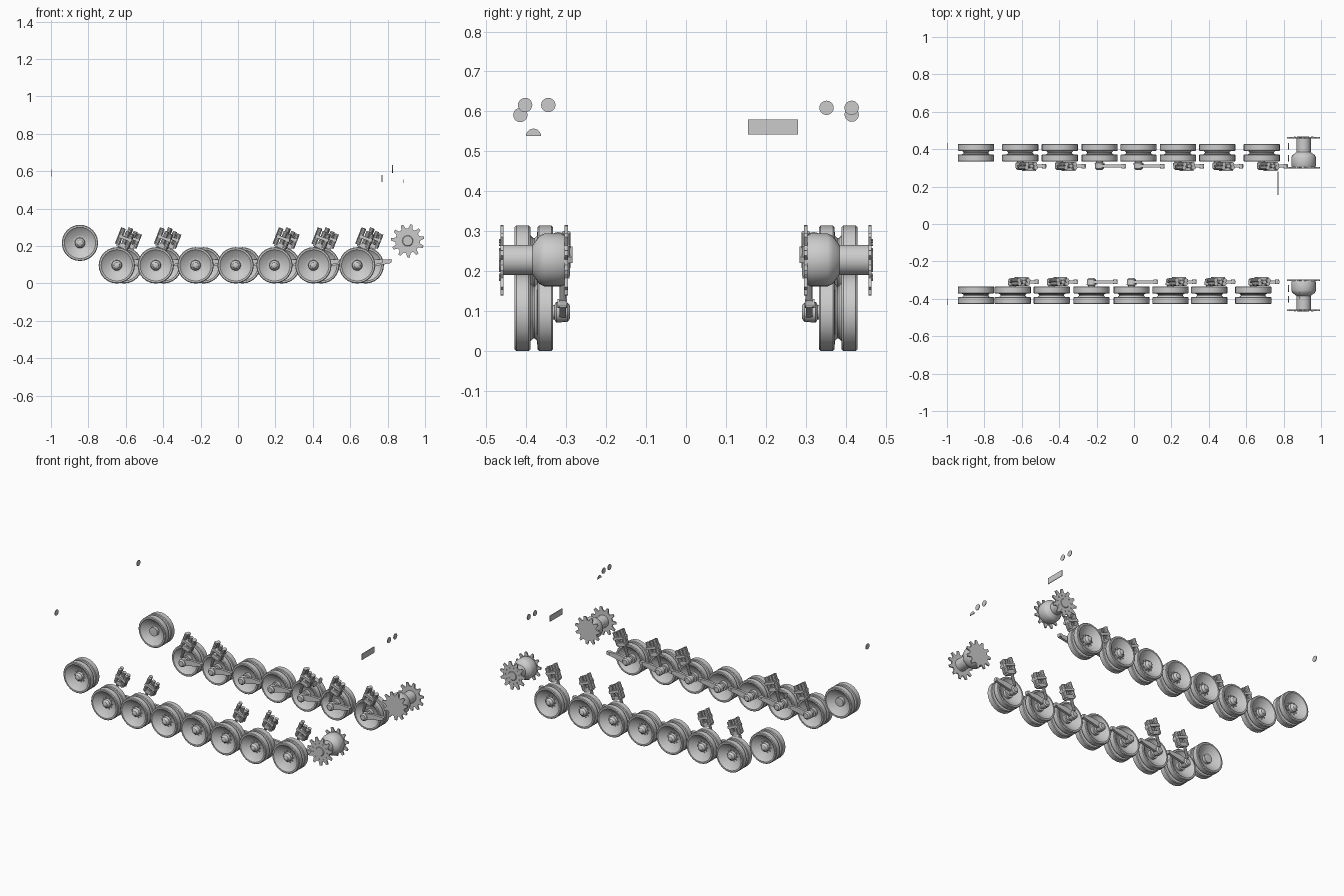
import bpy, bmesh, math
from mathutils import Vector, Matrix

if "Cube" in bpy.data.objects:
    bpy.data.objects.remove(bpy.data.objects["Cube"])


def finish(bm, name, angle=32):
    bmesh.ops.recalc_face_normals(bm, faces=bm.faces)
    me = bpy.data.meshes.new(name)
    bm.to_mesh(me)
    bm.free()
    ob = bpy.data.objects.new(name, me)
    bpy.context.collection.objects.link(ob)
    if angle:
        bpy.ops.object.select_all(action='DESELECT')
        ob.select_set(True)
        bpy.context.view_layer.objects.active = ob
        bpy.ops.object.shade_smooth_by_angle(angle=math.radians(angle))
    return ob


def lathe(bm, profile, c, n=24):
    """Revolve (radius, y) points round a y axis through c."""
    c = Vector(c)
    rings = []
    for r, y in profile:
        if r < 1e-6:
            rings.append([bm.verts.new(c + Vector((0, y, 0)))])
        else:
            rings.append([bm.verts.new(c + Vector((r * math.cos(a), y, r * math.sin(a))))
                          for a in (2 * math.pi * i / n for i in range(n))])
    for a, b in zip(rings, rings[1:]):
        for i in range(n):
            j = (i + 1) % n
            vs = [a[i % len(a)], a[j % len(a)], b[j % len(b)], b[i % len(b)]]
            vs = list(dict.fromkeys(vs))
            if len(vs) > 2:
                bm.faces.new(vs)


def prism(bm, pts, y0, y1):
    """Extrude an x-z outline from y0 to y1."""
    a = [bm.verts.new((x, y0, z)) for x, z in pts]
    b = [bm.verts.new((x, y1, z)) for x, z in pts]
    bm.faces.new(a)
    bm.faces.new(b)
    for i in range(len(a)):
        j = (i + 1) % len(a)
        bm.faces.new((a[i], a[j], b[j], b[i]))


def rod(bm, p, q, r, n=10):
    p, q = Vector(p), Vector(q)
    d = q - p
    m = Matrix.Translation((p + q) / 2) @ d.to_track_quat('Z', 'Y').to_matrix().to_4x4()
    bmesh.ops.create_cone(bm, cap_ends=True, segments=n, radius1=r, radius2=r,
                          depth=d.length, matrix=m)


# one dished wheel half, offsets measured from the middle of the pair
HALF = [(.066, .002), (.072, .008), (.093, .009), (.097, .013), (.097, .044),
        (.093, .048), (.084, .048), (.080, .044), (.074, .040), (.042, .016),
        (.028, .014)]
HUB = [(.026, .030), (.019, .036), (.016, .043), (.009, .047), (0, .048)]


def wheel(name, x, s, z):
    bm = bmesh.new()
    c = (x, s * .381, z)
    inner = [(r, -s * w) for r, w in HALF + [(.028, .034), (0, .036)]]
    outer = [(r, s * w) for r, w in HALF + HUB]
    lathe(bm, inner[::-1] + outer, c)
    # hub bolts
    for k in range(10):
        a = 2 * math.pi * k / 10
        lathe(bm, [(0, s * .012), (.0035, s * .012), (.0035, s * .021), (0, s * .021)],
              (x + .035 * math.cos(a), c[1], z + .035 * math.sin(a)), 6)
    return finish(bm, name)


def arm(name, x, s):
    bm = bmesh.new()
    z = .097
    # spindle boss
    lathe(bm, [(0, s * .29), (.016, s * .29), (.024, s * .297), (.026, s * .325),
               (.018, s * .33), (.018, s * .36), (0, s * .36)], (x, 0, z), 16)
    # tapered swing arm and pivot pin
    prism(bm, [(x - .01, z - .02), (x + .07, z - .001), (x + .135, .109), (x + .14, .127),
               (x + .065, .13), (x - .005, z + .022)], s * .301, s * .317)
    lathe(bm, [(0, s * .298), (.011, s * .298), (.011, s * .322), (0, s * .322)],
          (x + .127, 0, .119), 12)
    return finish(bm, name)


def damper(name, x, s):
    bm = bmesh.new()
    lean = Vector((.36, 0, .93))
    side = Vector((.93, 0, -.36))
    base = Vector((x + .008, s * .308, .185))
    rod(bm, (x - .008, s * .308, .13), base + lean * .02, .009)
    # clamp block carrying the cylinders
    def slab(u0, u1, t0, t1, y0, y1):
        pts = [base + side * u + lean * t for u, t in
               ((u0, t0), (u1, t0), (u1, t1), (u0, t1))]
        prism(bm, [(p.x, p.z) for p in pts], s * y0, s * y1)
    slab(-.016, .042, .012, .036, .292, .326)
    slab(-.022, .052, .058, .074, .284, .332)
    for u, y, top in ((-.016, .300, .114), (-.012, .320, .112),
                      (.016, .310, .106), (.042, .302, .102), (.040, .320, .098)):
        p = base + side * u
        p.y = s * y
        rod(bm, p + lean * .02, p + lean * top, .0115)
    return finish(bm, name)


def gear(bm, c, s, y0, y1, teeth=11):
    pts = []
    for k in range(teeth):
        for f, r in ((-.32, .066), (-.13, .089), (.13, .089), (.32, .066)):
            a = 2 * math.pi * (k + f) / teeth + .2
            pts.append((c[0] + r * math.cos(a), c[2] + r * math.sin(a)))
    prism(bm, pts, s * y0, s * y1)


def sprocket(name, x, s, z):
    bm = bmesh.new()
    c = (x, 0, z)
    gear(bm, c, s, .457, .465)
    gear(bm, c, s, .296, .304)
    # stepped drum between the toothed plates
    lathe(bm, [(r, s * y) for r, y in
               ((0, .300), (.060, .300), (.066, .312), (.066, .355), (.060, .368),
                (.038, .384), (.038, .458), (0, .458))], c)
    lathe(bm, [(r, s * y) for r, y in ((0, .464), (.030, .464), (.026, .468), (0, .468))], c, 20)
    for k in range(11):
        a = 2 * math.pi * k / 11
        lathe(bm, [(0, s * .463), (.004, s * .463), (.004, s * .468), (0, s * .468)],
              (x + .05 * math.cos(a), 0, z + .05 * math.sin(a)), 6)
    return finish(bm, name)


# running gear: the two sides are staggered along x
for s, tag, xs in ((1, "left", (-.608, -.397, -.184, .024, .235, .445, .683)),
                   (-1, "right", (-.648, -.440, -.227, -.013, .195, .403, .637))):
    wheel("idler_wheel_" + tag, -.845, s, .217)
    sprocket("drive_sprocket_" + tag, .907, s, .228)
    for i, x in enumerate(xs):
        wheel(f"road_wheel_{tag}_{i + 1}", x, s, .097)
        arm(f"swing_arm_{tag}_{i + 1}", x, s)
        if i not in (2, 3):
            damper(f"damper_{tag}_{i + 1}", x, s)


# thin lamp lenses facing along x
def lens(name, x, y, z, r=.018, a0=0, a1=2 * math.pi, t=.004):
    n = 20
    full = a1 - a0 > 6
    m = n if full else n // 2 + 1
    ang = [a0 + (a1 - a0) * i / (m if full else m - 1) for i in range(m)]
    bm = bmesh.new()
    f = [[bm.verts.new((x + d, y + r * math.cos(a), z + r * math.sin(a))) for a in ang]
         for d in (-t / 2, t / 2)]
    bm.faces.new(f[0])
    bm.faces.new(f[1])
    for i in range(m):
        j = (i + 1) % m
        bm.faces.new((f[0][i], f[0][j], f[1][j], f[1][i]))
    finish(bm, name)


lens("front_lamp_left", -.998, .415, .592)
lens("front_lamp_right", -.998, -.415, .591)
for i, (y, z) in enumerate(((-.403, .616), (-.345, .616), (.352, .609), (.415, .609))):
    lens(f"rear_lamp_{i + 1}", .826, y, z)
lens("rear_half_lamp", .883, -.382, .538, .019, 0, math.pi)

# rear plate
bm = bmesh.new()
prism(bm, [(.768, .542), (.772, .542), (.772, .58), (.768, .58)], .155, .28)
finish(bm, "rear_plate", 0)
